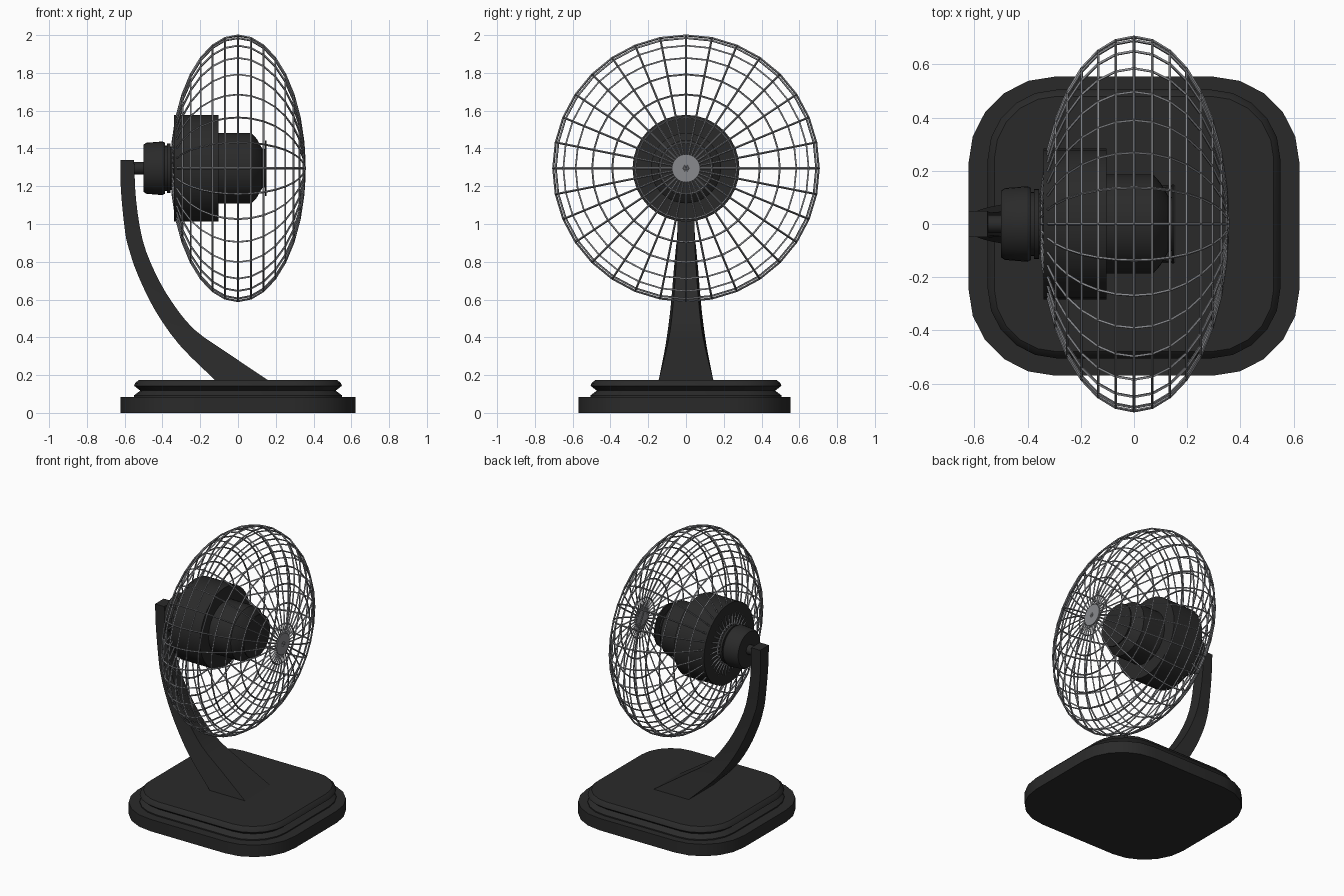
import bpy, bmesh, math
from mathutils import Matrix, Vector

cube = bpy.data.objects.get("Cube")
if cube:
    bpy.data.objects.remove(cube, do_unlink=True)

AXIS_Z = 1.295   # height of the fan axis


def material(name, rgb):
    m = bpy.data.materials.new(name)
    m.use_nodes = True
    m.diffuse_color = (*rgb, 1)
    m.node_tree.nodes["Principled BSDF"].inputs["Base Color"].default_value = (*rgb, 1)
    return m


black = material("black plastic", (0.023, 0.023, 0.023))
steel = material("steel grey", (0.25, 0.255, 0.27))


def finish(bm, name, mat, smooth=True):
    bmesh.ops.recalc_face_normals(bm, faces=bm.faces)
    mesh = bpy.data.meshes.new(name)
    bm.to_mesh(mesh)
    bm.free()
    mesh.materials.append(mat)
    ob = bpy.data.objects.new(name, mesh)
    bpy.context.collection.objects.link(ob)
    if smooth:
        bpy.ops.object.select_all(action='DESELECT')
        ob.select_set(True)
        bpy.context.view_layer.objects.active = ob
        bpy.ops.object.shade_smooth_by_angle(angle=math.radians(30))
    return ob


def loft(name, rings, mat):
    """Skin a list of equal-length point rings and cap both ends."""
    bm = bmesh.new()
    loops = [[bm.verts.new(p) for p in ring] for ring in rings]
    for a, b in zip(loops, loops[1:]):
        for i in range(len(a)):
            j = (i + 1) % len(a)
            bm.faces.new((a[i], a[j], b[j], b[i]))
    bm.faces.new(loops[0])
    bm.faces.new(loops[-1])
    return finish(bm, name, mat)


def lathe_x(name, profile, mat, sides=32):
    """Turn (x, radius) pairs around the fan axis."""
    turn = [2 * math.pi * i / sides for i in range(sides)]
    return loft(name, [[(x, r * math.cos(t), AXIS_Z + r * math.sin(t)) for t in turn]
                       for x, r in profile], mat)


def rounded_rect(hx, hy, radius, z, cy=0, steps=5):
    pts = []
    for q, (sx, sy) in enumerate(((1, 1), (-1, 1), (-1, -1), (1, -1))):
        for s in range(steps + 1):
            t = math.pi / 2 * (q + s / steps)
            pts.append((sx * (hx - radius) + radius * math.cos(t),
                        cy + sy * (hy - radius) + radius * math.sin(t), z))
    return pts


def smooth_path(points, steps=3):
    """Pass a smooth curve through the points."""
    pts = [Vector(p) for p in points]
    pts = [2 * pts[0] - pts[1]] + pts + [2 * pts[-1] - pts[-2]]
    out = []
    for a, b, c, d in zip(pts, pts[1:], pts[2:], pts[3:]):
        for s in range(steps):
            t = s / steps
            out.append(b + (c - a) * t / 2 + (2 * a - 5 * b + 4 * c - d) * t * t / 2
                       + (3 * b - a - 3 * c + d) * t ** 3 / 2)
    return out + [pts[-2]]


# Base: wide slab and a grooved upper plinth
loft("base_slab", [rounded_rect(0.622, 0.562, 0.325, z, -0.008) for z in (0, 0.085)], black)
loft("base_plinth", [rounded_rect(0.55 - d, 0.505 - d, 0.26 - d, z)
                     for z, d in ((0.08, 0), (0.093, 0), (0.118, 0.033),
                                  (0.143, 0), (0.157, 0.005), (0.175, 0.025))], black)

# Curved arm: back x, back z, front x, front z and half width at each station
stations = smooth_path([
    (-0.12, 0.172, 0.16, 0.172, 0.145),
    (-0.31, 0.36, -0.055, 0.317, 0.108),
    (-0.44, 0.545, -0.23, 0.44, 0.083),
    (-0.53, 0.73, -0.35, 0.587, 0.067),
    (-0.575, 0.86, -0.44, 0.745, 0.055),
    (-0.598, 0.96, -0.505, 0.915, 0.046),
    (-0.62, 1.18, -0.54, 1.13, 0.044),
    (-0.622, 1.34, -0.55, 1.34, 0.049),
])
loft("curved_arm", [[(bx, -w, bz), (fx, -w, fz), (fx, w, fz), (bx, w, bz)]
                    for bx, bz, fx, fz, w in stations], black)

# Motor, its neck and the stepped hub
lathe_x("motor_neck", [(-0.57, 0.034), (-0.48, 0.034)], black, 16)
lathe_x("motor_housing", [(-0.5, 0.125), (-0.485, 0.135), (-0.4, 0.142), (-0.387, 0.135),
                          (-0.387, 0.12), (-0.375, 0.12), (-0.375, 0.132),
                          (-0.358, 0.132), (-0.358, 0.115), (-0.33, 0.115)], black)
lathe_x("hub", [(-0.34, 0.283), (-0.103, 0.283), (-0.103, 0.186), (0.072, 0.186),
                (0.1, 0.155), (0.128, 0.105), (0.145, 0.1)], black)
lathe_x("hub_plate", [(0.142, 0.148), (0.151, 0.148)], black)

# Wire cage: flattened sphere reduced to its edges
bm = bmesh.new()
bmesh.ops.create_uvsphere(bm, u_segments=32, v_segments=16, radius=0.703)
bm.transform(Matrix.Translation(Vector((0, 0, AXIS_Z)))
             @ Matrix.Diagonal((0.503, 1, 1, 1)) @ Matrix.Rotation(math.pi / 2, 4, 'Y'))
cage = finish(bm, "wire_cage", steel, smooth=False)
wire = cage.modifiers.new("wires", 'WIREFRAME')
wire.thickness = 0.011
wire.offset = 0
wire.use_even_offset = True

# Round caps where the wires meet
for name, side in (("front_cap", 1), ("rear_cap", -1)):
    lathe_x(name, [(side * 0.346, 0.074), (side * 0.358, 0.074)], steel)
